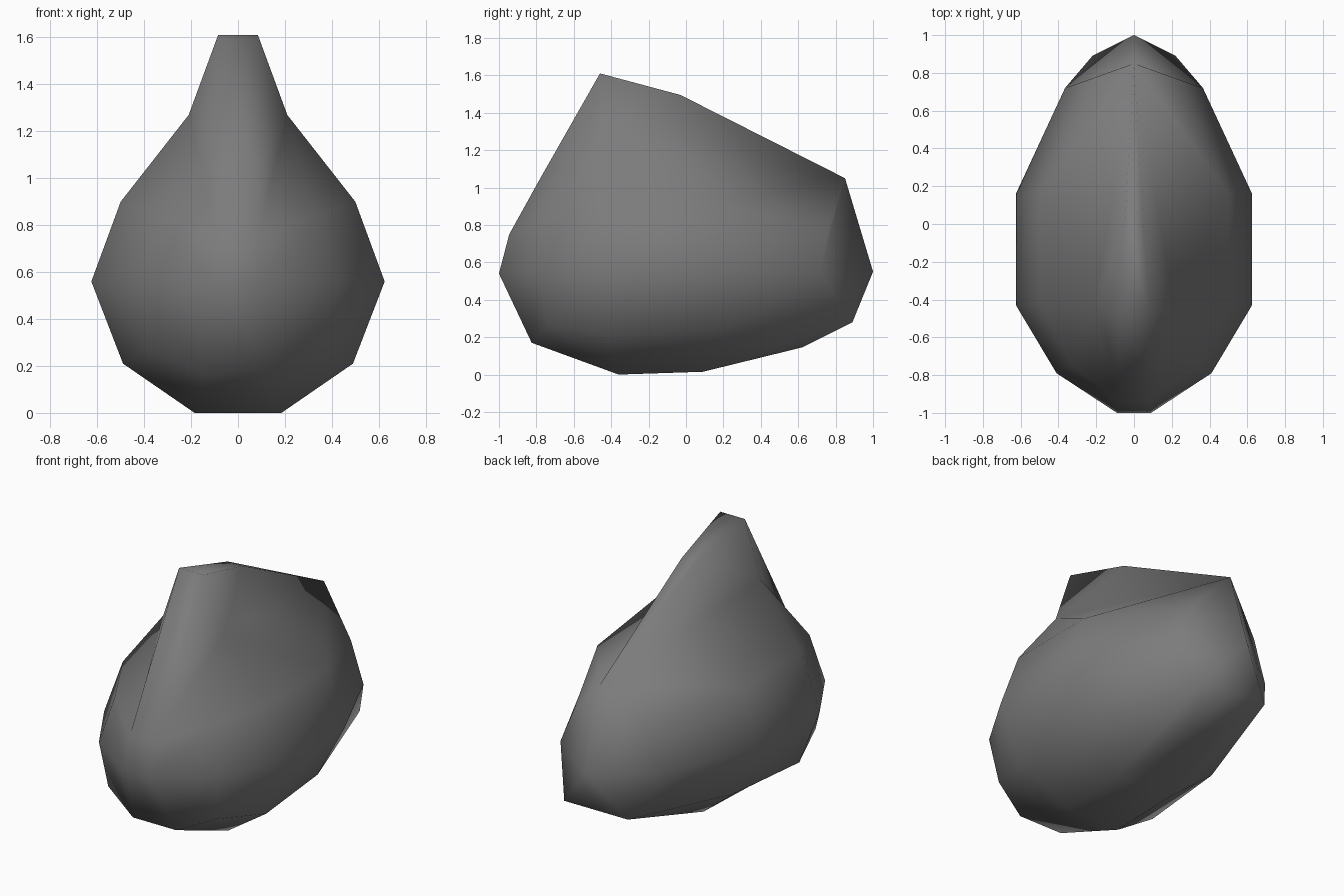
import bpy
import bmesh
from mathutils import Vector

cube = bpy.data.objects.get("Cube")
if cube:
    bpy.data.objects.remove(cube, do_unlink=True)

# Stone grey
grey = bpy.data.materials.new("stone_grey")
grey.use_nodes = True
colour = (0.2, 0.2, 0.2, 1)
grey.diffuse_color = colour
bsdf = grey.node_tree.nodes["Principled BSDF"]
bsdf.inputs["Base Color"].default_value = colour
bsdf.inputs["Roughness"].default_value = 0.9

# Key corners shared by several outlines
brow = (.085, -.79, 1.03)
neck = (.21, -.44, 1.27)
peak = (.085, -.46, 1.61)
crest = (.05, -.03, 1.495)
crest_end = (0, .85, 1.05)
foot = (.185, -.36, 0)

# Half outlines from bottom to top, each running front to back
outlines = [
    [foot, foot, foot, (.185, .09, .015), (.08, .62, .145), (.08, .62, .145)],
    [(.15, -.825, .17), (.38, -.74, .27), (.49, -.42, .21),
     (.44, .16, .22), (.22, .89, .28), (0, .89, .28)],
    [(.09, -1, .54), (.41, -.79, .56), (.625, -.43, .56),
     (.625, .16, .56), (.365, .72, .55), (0, 1, .55)],
    [(.085, -.945, .75), (.33, -.75, .84), (.5, -.424, .9),
     (.5, .16, .9), (.25, .76, .78), crest_end],
    [brow, neck, neck, neck, crest_end, crest_end],
    [peak, peak, peak, crest, crest_end, crest_end],
]

bm = bmesh.new()
made = {}


def corner(point, side):
    """Reuse the vertex at a corner, on the left (1) or right (-1) half."""
    key = (point[0] * side + 0.0, point[1], point[2])
    if key not in made:
        made[key] = bm.verts.new(Vector(key))
    return made[key]


def face(verts):
    """Make a face, dropping repeated corners."""
    verts = list(dict.fromkeys(verts))
    if len(verts) > 2 and not bm.faces.get(verts):
        bm.faces.new(verts)


# Skin between neighbouring outlines, both halves
for low, high in zip(outlines, outlines[1:]):
    for i in range(len(low) - 1):
        for side in (1, -1):
            loop = (low[i], low[i + 1], high[i + 1], high[i])
            face([corner(p, side) for p in loop])
    # Strips across the middle, front and back
    for end in (0, -1):
        face([corner(low[end], 1), corner(high[end], 1),
              corner(high[end], -1), corner(low[end], -1)])

# Underside and crest strips
for row in (outlines[0], outlines[-1]):
    for a, b in zip(row, row[1:]):
        face([corner(a, 1), corner(b, 1), corner(b, -1), corner(a, -1)])

bmesh.ops.recalc_face_normals(bm, faces=bm.faces)
for f in bm.faces:
    f.smooth = True

mesh = bpy.data.meshes.new("boulder")
bm.to_mesh(mesh)
bm.free()
mesh.materials.append(grey)
boulder = bpy.data.objects.new("boulder", mesh)
bpy.context.collection.objects.link(boulder)
